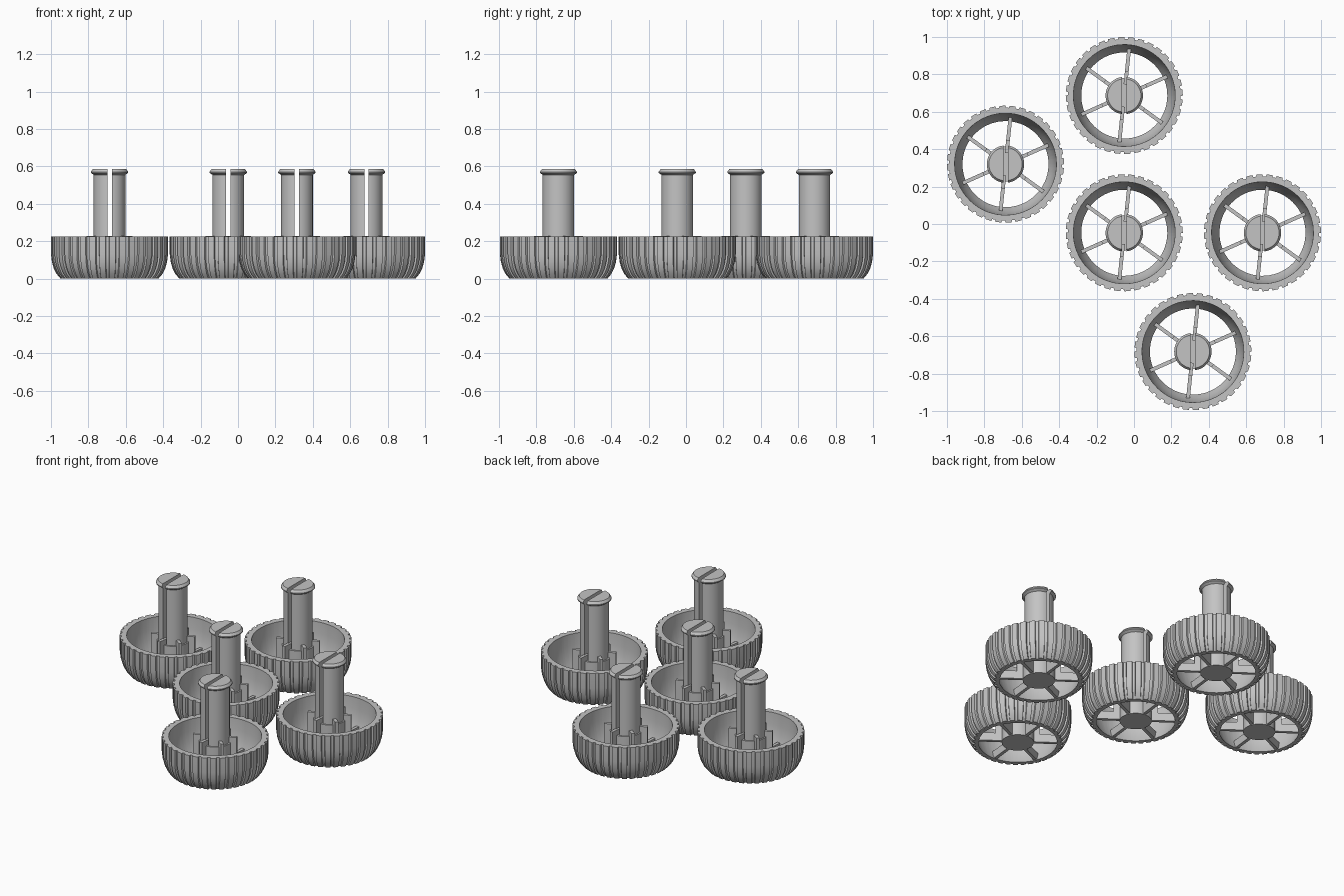
import bpy, bmesh, math
from mathutils import Vector

cube = bpy.data.objects.get("Cube")
if cube:
    bpy.data.objects.remove(cube, do_unlink=True)

GREY = (0.55, 0.55, 0.55, 1.0)
grey = bpy.data.materials.new("plain grey")
grey.use_nodes = True
grey.diffuse_color = GREY
grey.node_tree.nodes["Principled BSDF"].inputs["Base Color"].default_value = GREY


def to_mesh(bm, name):
    bmesh.ops.recalc_face_normals(bm, faces=bm.faces)
    mesh = bpy.data.meshes.new(name)
    bm.to_mesh(mesh)
    bm.free()
    mesh.materials.append(grey)
    return mesh


def skin(bm, rings, closed):
    """Bridge rings of vertices; close the section or cap both ends."""
    n = len(rings[0])
    pairs = list(zip(rings, rings[1:]))
    if closed:
        pairs.append((rings[-1], rings[0]))
    else:
        bm.faces.new(rings[0])
        bm.faces.new(rings[-1])
    for a, b in pairs:
        for i in range(n):
            j = (i + 1) % n
            bm.faces.new((a[i], a[j], b[j], b[i]))


def lathe(bm, profile, n=48):
    rings = [[bm.verts.new((r * math.cos(math.tau * i / n),
                            r * math.sin(math.tau * i / n), z))
              for i in range(n)] for r, z in profile]
    skin(bm, rings, False)


def make_rim():
    # Curved bowl ring with raised grip ribs on the outside
    teeth, depth = 36, 0.011
    outer = [(0.262, 0), (0.283, 0.025), (0.298, 0.055), (0.308, 0.09),
             (0.313, 0.13), (0.313, 0.225)]
    inner = [(0.272, 0.225), (0.270, 0.15), (0.262, 0.09), (0.248, 0.04),
             (0.230, 0)]
    steps = [(0.0, 0), (0.6, 0), (0.65, depth), (0.95, depth)]
    spots = [((k + f) * math.tau / teeth, d) for k in range(teeth) for f, d in steps]
    bm = bmesh.new()
    rings = []
    for profile, ribbed in ((outer, True), (inner, False)):
        for r, z in profile:
            rings.append([bm.verts.new(((r - d * ribbed) * math.cos(a),
                                        (r - d * ribbed) * math.sin(a), z))
                          for a, d in spots])
    skin(bm, rings, True)
    return to_mesh(bm, "rim")


def make_hub():
    bm = bmesh.new()
    lathe(bm, [(0.094, 0), (0.094, 0.195)])
    return to_mesh(bm, "hub")


def make_spokes():
    # Six thin stepped planks: tall by the hub, low towards the rim
    outline = [(0.06, 0.004), (0.236, 0.004), (0.25, 0.055), (0.13, 0.055),
               (0.13, 0.229), (0.06, 0.229)]
    bm = bmesh.new()
    for k in range(6):
        a = math.radians(24 + 60 * k)
        out = Vector((math.cos(a), math.sin(a), 0))
        side = Vector((-out.y, out.x, 0)) * 0.01
        rings = [[bm.verts.new(out * r + side * s + Vector((0, 0, z)))
                  for r, z in outline] for s in (-1, 1)]
        skin(bm, rings, False)
    return to_mesh(bm, "spokes")


def make_post_half(side):
    # Half of the split shaft with its snap-fit lip
    bm = bmesh.new()
    lathe(bm, [(0.085, 0.18), (0.085, 0.555), (0.100, 0.565),
               (0.100, 0.571), (0.089, 0.586)])
    cut = bmesh.ops.bisect_plane(
        bm, geom=bm.verts[:] + bm.edges[:] + bm.faces[:], dist=1e-5,
        plane_co=(side * 0.012, 0, 0), plane_no=(side, 0, 0), clear_inner=True)
    edges = [e for e in cut["geom_cut"] if isinstance(e, bmesh.types.BMEdge)]
    bmesh.ops.edgeloop_fill(bm, edges=edges)
    return to_mesh(bm, "post_half")


parts = {
    "rim": make_rim(),
    "hub": make_hub(),
    "spokes": make_spokes(),
    "post_half_left": make_post_half(1),
    "post_half_right": make_post_half(-1),
}

# Five identical wheels
centres = [(-0.687, 0.32), (-0.052, 0.687), (-0.052, -0.047),
           (0.687, -0.047), (0.315, -0.682)]
bpy.ops.object.select_all(action="DESELECT")
first = {}
for i, (x, y) in enumerate(centres):
    for name, mesh in parts.items():
        obj = bpy.data.objects.new(f"wheel_{i + 1}_{name}", mesh)
        obj.location = (x, y, 0)
        bpy.context.collection.objects.link(obj)
        first.setdefault(name, obj)

# Smooth the round surfaces once per shared mesh
for obj in first.values():
    obj.select_set(True)
bpy.context.view_layer.objects.active = first["rim"]
bpy.ops.object.shade_smooth_by_angle(angle=math.radians(30))
